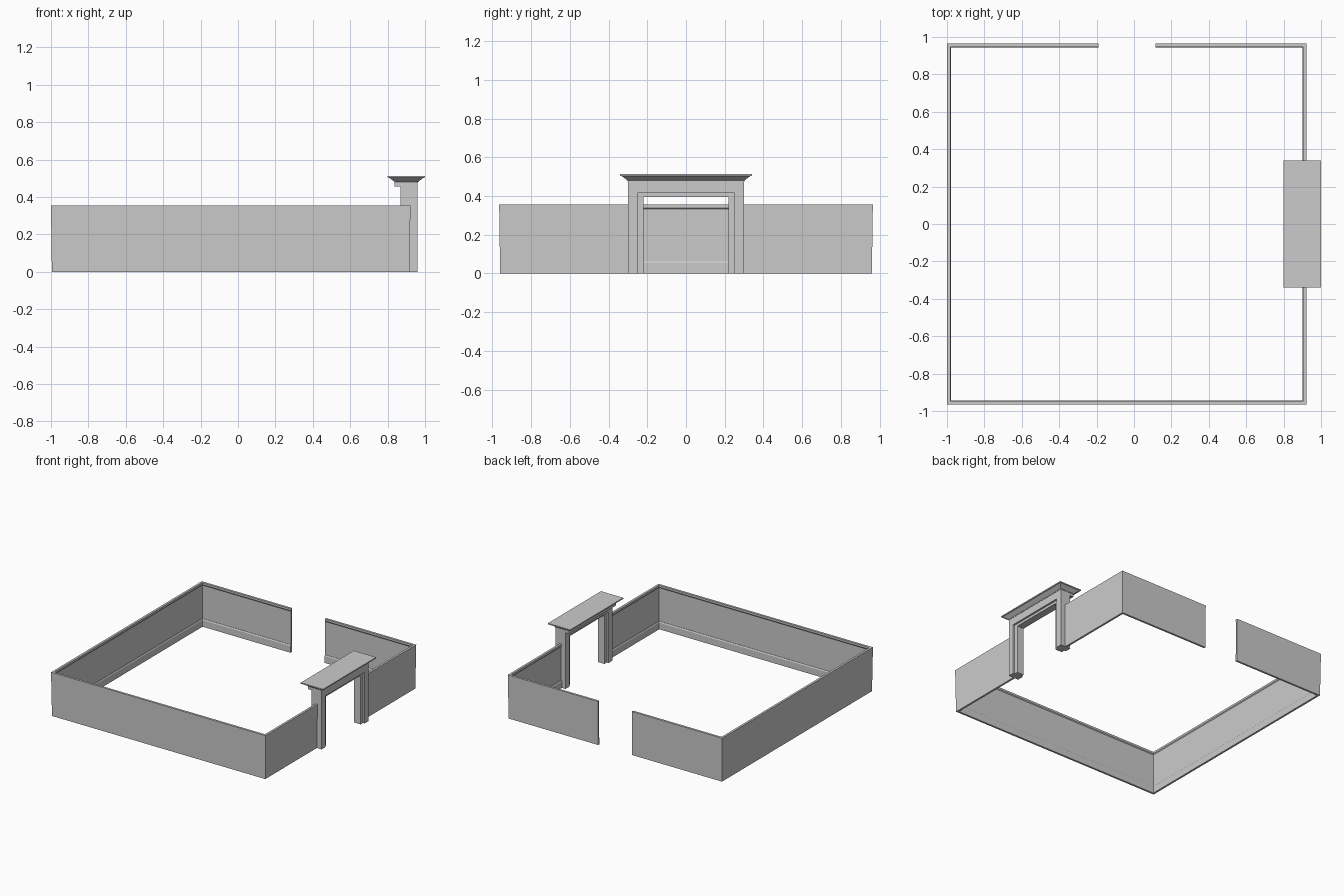
import bpy, bmesh
from mathutils import Vector

if "Cube" in bpy.data.objects:
    bpy.data.objects.remove(bpy.data.objects["Cube"])


def make_object(name, bm):
    bmesh.ops.recalc_face_normals(bm, faces=bm.faces)
    mesh = bpy.data.meshes.new(name)
    bm.to_mesh(mesh)
    bm.free()
    obj = bpy.data.objects.new(name, mesh)
    bpy.context.collection.objects.link(obj)
    return obj


def skin(name, rings):
    """Join equal-length closed rings and cap both ends."""
    bm = bmesh.new()
    rows = [[bm.verts.new(p) for p in ring] for ring in rings]
    n = len(rows[0])
    for a, b in zip(rows, rows[1:]):
        for i in range(n):
            j = (i + 1) % n
            bm.faces.new((a[i], a[j], b[j], b[i]))
    bm.faces.new(rows[0])
    bm.faces.new(rows[-1])
    return make_object(name, bm)


def sweep(name, path, profile):
    """Sweep (inward depth, height) along a flat path with mitred corners."""
    pts = [Vector(p) for p in path]
    rings = []
    for i, p in enumerate(pts):
        dirs = []
        if i > 0:
            dirs.append((p - pts[i - 1]).normalized())
        if i < len(pts) - 1:
            dirs.append((pts[i + 1] - p).normalized())
        normals = [Vector((-d.y, d.x)) for d in dirs]
        off = normals[0] if len(normals) == 1 else normals[0] + normals[1]
        rings.append([(p.x + off.x * d, p.y + off.y * d, z) for d, z in profile])
    return skin(name, rings)


def arch(name, outer, inner, top, under, x0, x1):
    """Doorway-shaped surround extruded along x."""
    outline = [(-outer, 0), (-outer, top), (outer, top), (outer, 0),
               (inner, 0), (inner, under), (-inner, under), (-inner, 0)]
    return skin(name, [[(x, y, z) for y, z in outline] for x in (x0, x1)])


def stack(name, levels):
    """Rectangular layers given as x0, x1, half depth, z."""
    return skin(name, [[(a, -h, z), (b, -h, z), (b, h, z), (a, h, z)]
                       for a, b, h, z in levels])


# Wainscot panelling: baseboard, thin panel and top rail in one section
section = [(0.005, 0), (0.021, 0), (0.021, 0.054), (0.016, 0.062),
           (0.013, 0.062), (0.013, 0.332), (0.018, 0.339),
           (0.018, 0.355), (0, 0.355)]
sweep("long_wainscot", [(-0.19, 0.965), (-1, 0.965), (-1, -0.965),
                        (0.922, -0.965), (0.922, -0.29)], section)
sweep("short_wainscot", [(0.922, 0.29), (0.922, 0.965), (0.115, 0.965)], section)

# Fireplace surround with a recessed inner frame
arch("fireplace_surround", 0.30, 0.25, 0.48, 0.415, 0.87, 0.96)
arch("fireplace_inner_frame", 0.25, 0.22, 0.415, 0.395, 0.885, 0.945)

# Frieze block under the shelf on the room side
stack("frieze", [(0.838, 0.87, 0.30, 0.455), (0.838, 0.87, 0.30, 0.48)])

# Flared cornice and mantel shelf
stack("mantel_shelf", [(0.838, 0.962, 0.302, 0.475), (0.838, 0.962, 0.302, 0.48),
                       (0.81, 0.99, 0.33, 0.502), (0.80, 1.0, 0.34, 0.504),
                       (0.80, 1.0, 0.34, 0.513)])
